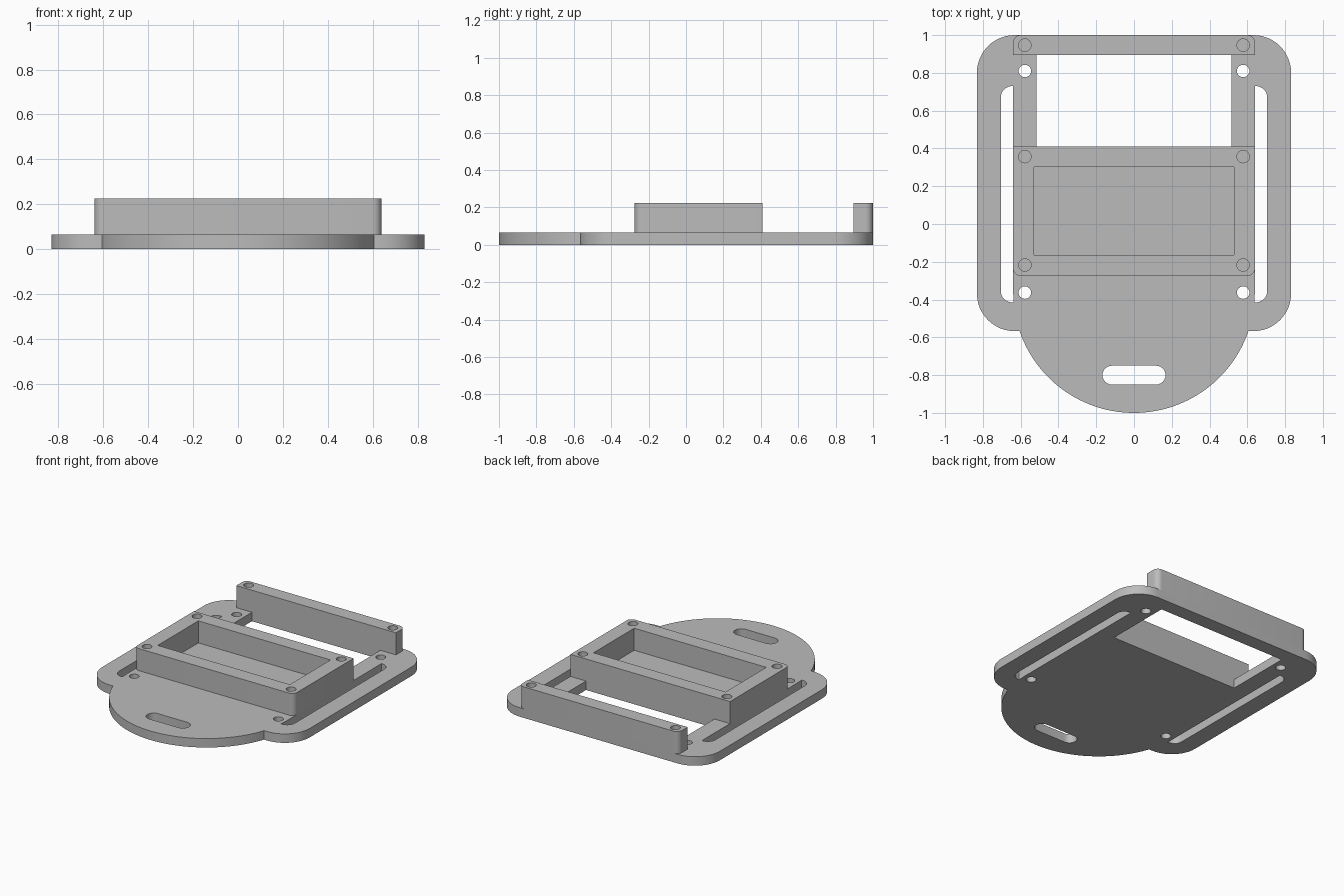
import bpy, bmesh
from math import sin, cos, radians

cube = bpy.data.objects.get("Cube")
if cube:
    bpy.data.objects.remove(cube, do_unlink=True)

grey = bpy.data.materials.new("plain grey")
grey.use_nodes = True
grey.diffuse_color = (0.5, 0.5, 0.5, 1)
grey.node_tree.nodes["Principled BSDF"].inputs["Base Color"].default_value = (0.5, 0.5, 0.5, 1)


def arc(cx, cy, r, a0, a1, steps=12):
    """Points along a circular arc, angles in degrees."""
    angles = [radians(a0 + (a1 - a0) * i / steps) for i in range(steps + 1)]
    return [(cx + r * cos(a), cy + r * sin(a)) for a in angles]


def circle(cx, cy, r=0.033):
    return arc(cx, cy, r, 0, 360, 32)[:-1]


def rect(x, y0, y1):
    return [(-x, y0), (x, y0), (x, y1), (-x, y1)]


def mirror(loop):
    return [(-x, y) for x, y in reversed(loop)]


def prism(name, loops, z0, z1):
    """Extrude an outline (first loop) with holes (other loops) from z0 to z1."""
    curve = bpy.data.curves.new(name, 'CURVE')
    curve.dimensions = '2D'
    curve.fill_mode = 'BOTH'
    curve.extrude = (z1 - z0) / 2
    for loop in loops:
        spline = curve.splines.new('POLY')
        spline.points.add(len(loop) - 1)
        for point, (x, y) in zip(spline.points, loop):
            point.co = (x, y, 0, 1)
        spline.use_cyclic_u = True
    temp = bpy.data.objects.new(name + "_outline", curve)
    bpy.context.collection.objects.link(temp)
    graph = bpy.context.evaluated_depsgraph_get()
    mesh = bpy.data.meshes.new_from_object(temp.evaluated_get(graph))
    bpy.data.objects.remove(temp, do_unlink=True)
    bpy.data.curves.remove(curve)

    bm = bmesh.new()
    bm.from_mesh(mesh)
    bmesh.ops.remove_doubles(bm, verts=bm.verts, dist=0.0001)
    bmesh.ops.recalc_face_normals(bm, faces=bm.faces)
    bmesh.ops.translate(bm, verts=bm.verts, vec=(0, 0, (z0 + z1) / 2))
    bm.to_mesh(mesh)
    bm.free()
    mesh.name = name
    mesh.materials.clear()
    mesh.materials.append(grey)
    obj = bpy.data.objects.new(name, mesh)
    bpy.context.collection.objects.link(obj)
    bpy.ops.object.select_all(action='DESELECT')
    obj.select_set(True)
    bpy.context.view_layer.objects.active = obj
    bpy.ops.object.shade_smooth_by_angle(angle=radians(30))
    return obj


def hole_pairs(*rows):
    return [circle(side * 0.578, y) for y in rows for side in (-1, 1)]


PLATE_TOP, TOP = 0.065, 0.225

# Base plate: rounded frame joined to a half-round tongue
outline = (arc(0.632, 0.8, 0.2, 0, 90) + arc(-0.632, 0.8, 0.2, 90, 180)
           + arc(-0.632, -0.367, 0.2, 180, 270)
           + arc(0, -0.36, 0.64, 198.9, 341.1, 64)
           + arc(0.632, -0.367, 0.2, 270, 360))

# Cut-outs: side strap slots, tongue slot, window and screw holes
side_slot = ([(0.637, -0.415), (0.64, -0.36), (0.64, 0.73)]
             + arc(0.645, 0.67, 0.06, 90, 0) + arc(0.645, -0.355, 0.06, 0, -90))
tongue_slot = arc(0.117, -0.8, 0.05, -90, 90) + arc(-0.117, -0.8, 0.05, 90, 270)
window = rect(0.515, 0.41, 0.895)
prism("base_plate", [outline, side_slot, mirror(side_slot), tongue_slot, window]
      + hole_pairs(0.81, -0.363), 0, PLATE_TOP)

# Open tray with rounded front corners and screw sockets
corner = arc(0.6, -0.235, 0.04, -90, 0, 8)
tray = corner + [(0.64, 0.41), (-0.64, 0.41)] + mirror(corner)
prism("tray_walls", [tray, rect(0.53, -0.163, 0.303)] + hole_pairs(0.357, -0.217),
      PLATE_TOP, TOP)

# Rear bar with rounded back corners and screw sockets
corner = arc(0.6, 0.96, 0.04, 0, 90, 8)
bar = [(-0.64, 0.895), (0.64, 0.895)] + corner + mirror(corner)
prism("rear_bar", [bar] + hole_pairs(0.947), PLATE_TOP, TOP)
